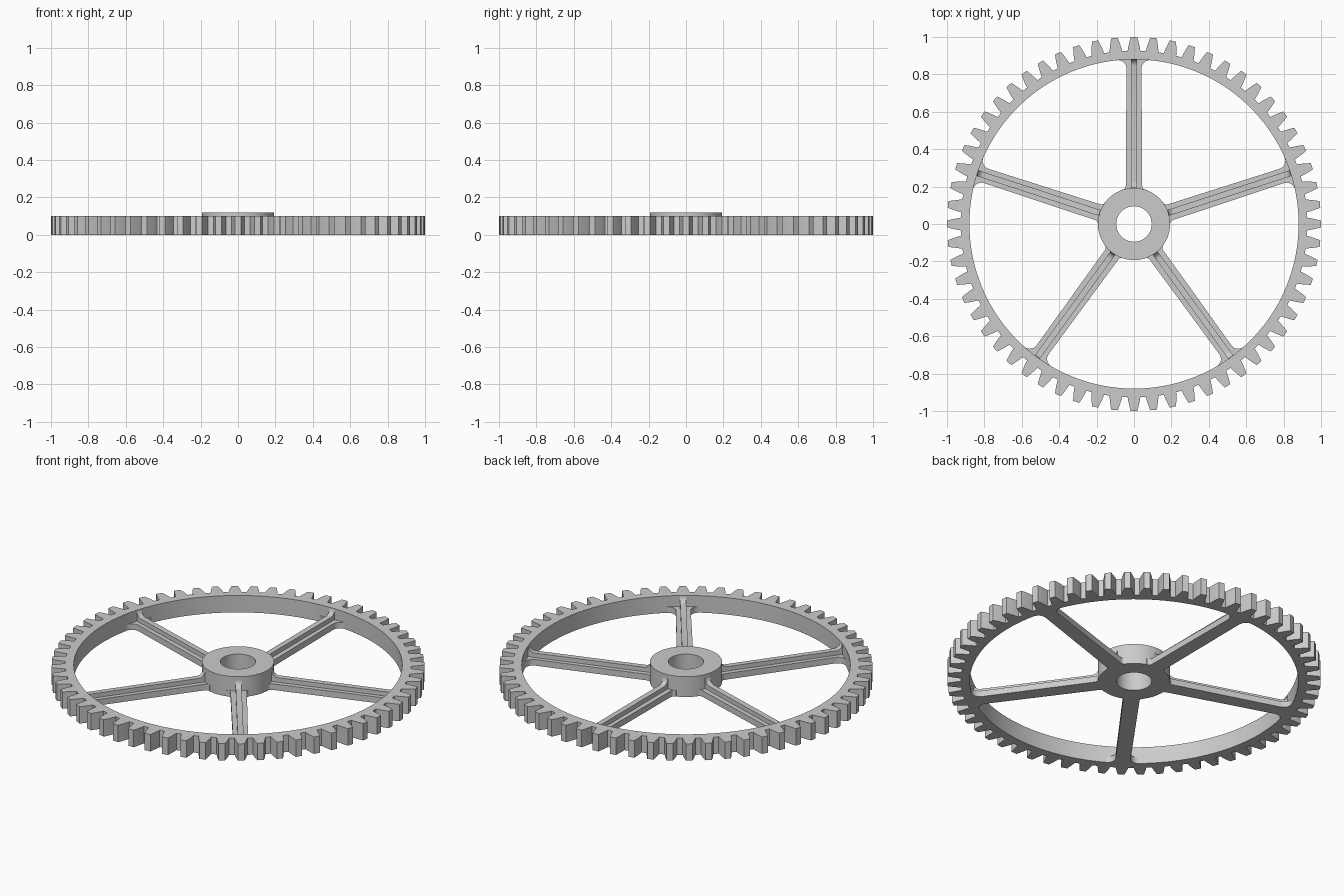
import bpy, bmesh, math
from mathutils import Matrix

if "Cube" in bpy.data.objects:
    bpy.data.objects.remove(bpy.data.objects["Cube"], do_unlink=True)

TEETH = 60
SPOKES = 5
RIM_TOP, HUB_TOP = 0.1, 0.12
RIM_IN, ROOT, PITCH, TIP = 0.88, 0.927, 0.965, 1.0
HUB_IN, HUB_OUT = 0.095, 0.193

grey = bpy.data.materials.new("light grey metal")
grey.use_nodes = True
colour = (0.6, 0.6, 0.6, 1)
grey.diffuse_color = colour
grey.node_tree.nodes["Principled BSDF"].inputs["Base Color"].default_value = colour


def finish(name, bm):
    bmesh.ops.recalc_face_normals(bm, faces=bm.faces)
    mesh = bpy.data.meshes.new(name)
    bm.to_mesh(mesh)
    bm.free()
    mesh.materials.append(grey)
    obj = bpy.data.objects.new(name, mesh)
    bpy.context.collection.objects.link(obj)
    bpy.ops.object.select_all(action="DESELECT")
    obj.select_set(True)
    bpy.context.view_layer.objects.active = obj
    bpy.ops.object.shade_smooth_by_angle(angle=math.radians(25))
    return obj


def ring(name, outline, inner, height):
    """Flat ring from a polar (radius, angle) outline and a round hole."""
    bm = bmesh.new()
    columns = []
    for r, a in outline:
        c, s = math.cos(a), math.sin(a)
        columns.append([bm.verts.new((q * c, q * s, z)) for q, z in
                        ((inner, 0), (r, 0), (r, height), (inner, height))])
    for i, col in enumerate(columns):
        nxt = columns[(i + 1) % len(columns)]
        for k in range(4):
            m = (k + 1) % 4
            bm.faces.new((col[k], nxt[k], nxt[m], col[m]))
    return finish(name, bm)


def arc(cx, cy, radius, start, end, steps=6):
    """Points on a circular arc, angles in degrees."""
    angles = [math.radians(start + (end - start) * i / steps) for i in range(steps + 1)]
    return [(cx + radius * math.cos(a), cy + radius * math.sin(a)) for a in angles]


def extrude(name, points, shift, place, angle):
    """Extrude a closed profile, place its points in space and turn it about z."""
    bm = bmesh.new()
    face = bm.faces.new([bm.verts.new(place(p)) for p in points])
    new = bmesh.ops.extrude_face_region(bm, geom=[face])["geom"]
    verts = [v for v in new if isinstance(v, bmesh.types.BMVert)]
    bmesh.ops.translate(bm, verts=verts, vec=shift)
    bm.transform(Matrix.Rotation(angle, 4, "Z"))
    return finish(name, bm)


# Toothed rim: half a tooth mirrored, then repeated around
half = [(TIP, 0.017), (0.985, 0.0215), (PITCH, 0.0265), (0.945, 0.031), (ROOT, 0.034)]
tooth = [(r, -w / r) for r, w in reversed(half)] + [(r, w / r) for r, w in half]
outline = [(r, a + math.tau * i / TEETH) for i in range(TEETH) for r, a in tooth]
ring("toothed_rim", outline, RIM_IN, RIM_TOP)

# Hub with a round bore
ring("hub", [(HUB_OUT, math.tau * i / 96) for i in range(96)], HUB_IN, HUB_TOP)

# Spoke flange: flat bar flaring into rim and hub
FLANGE, HALF_IN, HALF_OUT = 0.036, 0.044, 0.04
side = [(HALF_IN + 0.02, 0.165)]
side += arc(HALF_IN + 0.02, 0.203, 0.02, 270, 180, 4)
side += arc(HALF_OUT + 0.045, 0.831, 0.045, 180, 90)
side += [(HALF_OUT + 0.045, 0.89)]
flange = side + [(-x, y) for x, y in reversed(side)]

# Upright rib: low in the middle, curving up to rim and hub
RIB, RIB_HALF, CURVE = 0.062, 0.016, 0.036
rib = [(0.17, 0.005), (0.9, 0.005), (0.9, RIB + CURVE)]
rib += arc(RIM_IN - CURVE, RIB + CURVE, CURVE, 0, -90)
rib += arc(HUB_OUT + CURVE, RIB + CURVE, CURVE, 270, 180)
rib += [(0.17, RIB + CURVE)]

for i in range(SPOKES):
    turn = math.tau * i / SPOKES
    extrude(f"spoke_flange_{i + 1}", flange, (0, 0, FLANGE),
            lambda p: (p[0], p[1], 0), turn)
    extrude(f"spoke_rib_{i + 1}", rib, (2 * RIB_HALF, 0, 0),
            lambda p: (-RIB_HALF, p[0], p[1]), turn)
